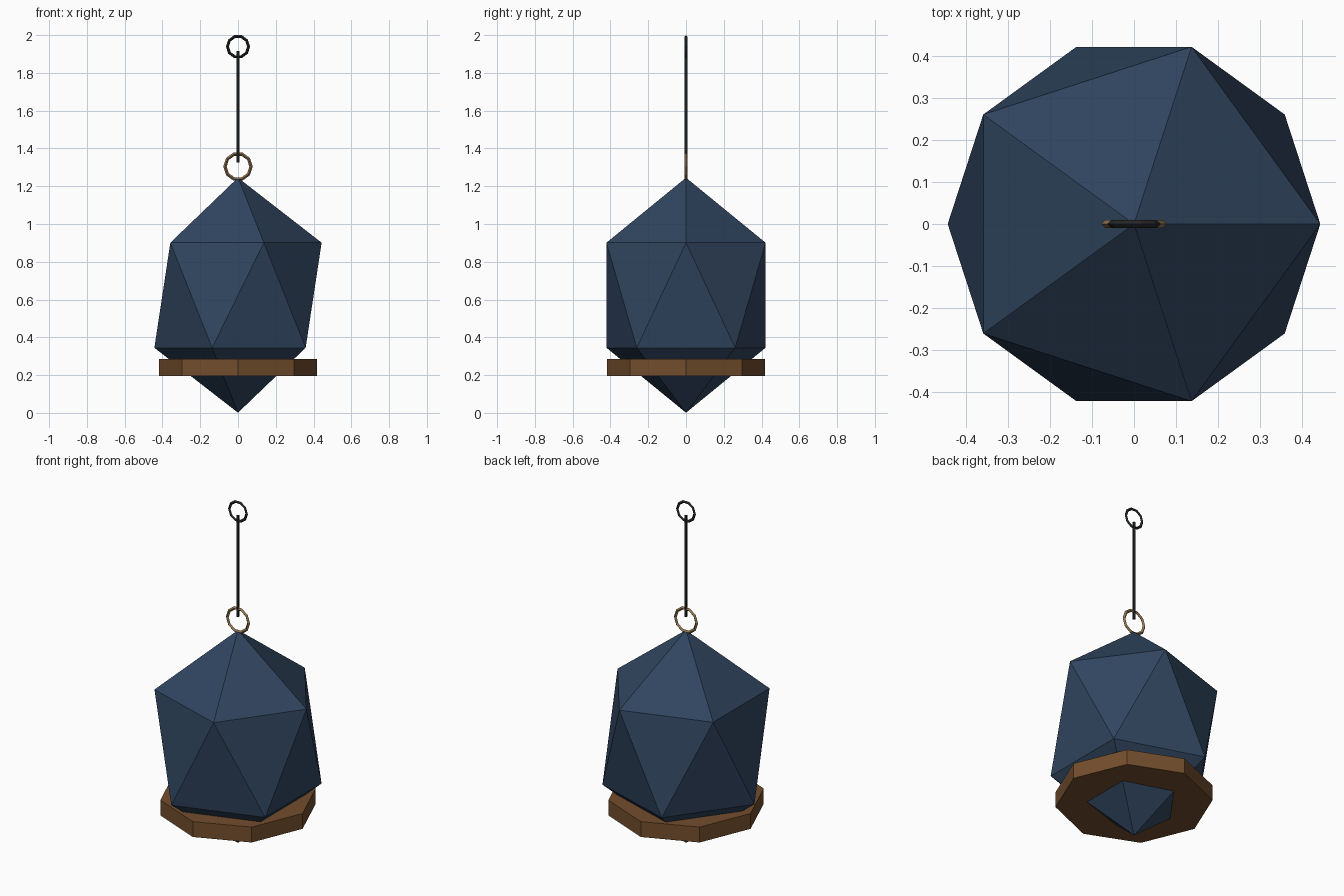
import bpy
from math import pi

if "Cube" in bpy.data.objects:
    bpy.data.objects.remove(bpy.data.objects["Cube"])


def material(name, rgb):
    mat = bpy.data.materials.new(name)
    mat.diffuse_color = (*rgb, 1)
    mat.use_nodes = True
    mat.node_tree.nodes["Principled BSDF"].inputs["Base Color"].default_value = mat.diffuse_color
    return mat


navy = material("navy", (0.030, 0.060, 0.115))
wood = material("wood", (0.17, 0.075, 0.026))
brass = material("brass", (0.30, 0.18, 0.085))
iron = material("iron", (0.018, 0.020, 0.023))


def finish(name, mat):
    obj = bpy.context.object
    obj.name = name
    obj.data.materials.append(mat)
    return obj


def ring(name, z, major, minor, mat):
    # upright ten-sided ring lying in the XZ plane
    bpy.ops.mesh.primitive_torus_add(
        major_segments=10, minor_segments=4, major_radius=major,
        minor_radius=minor, location=(0, 0, z), rotation=(pi / 2, 0, 0))
    return finish(name, mat)


def prism(name, sides, radius, z0, z1, mat):
    bpy.ops.mesh.primitive_cylinder_add(
        vertices=sides, radius=radius, depth=z1 - z0,
        location=(0, 0, (z0 + z1) / 2))
    return finish(name, mat)


# faceted body: stretched icosahedron
bpy.ops.mesh.primitive_ico_sphere_add(subdivisions=1, radius=1, location=(0, 0, 0.623))
body = finish("body", navy)
body.scale = (0.495, 0.495, 0.622)

# octagonal base collar
prism("base_collar", 8, 0.418, 0.195, 0.285, wood)

# hanging hardware
ring("top_ring", 1.304, 0.069, 0.009, brass)
prism("hanging_rod", 6, 0.009, 1.325, 1.915, iron)
ring("hook_ring", 1.939, 0.056, 0.008, iron)
